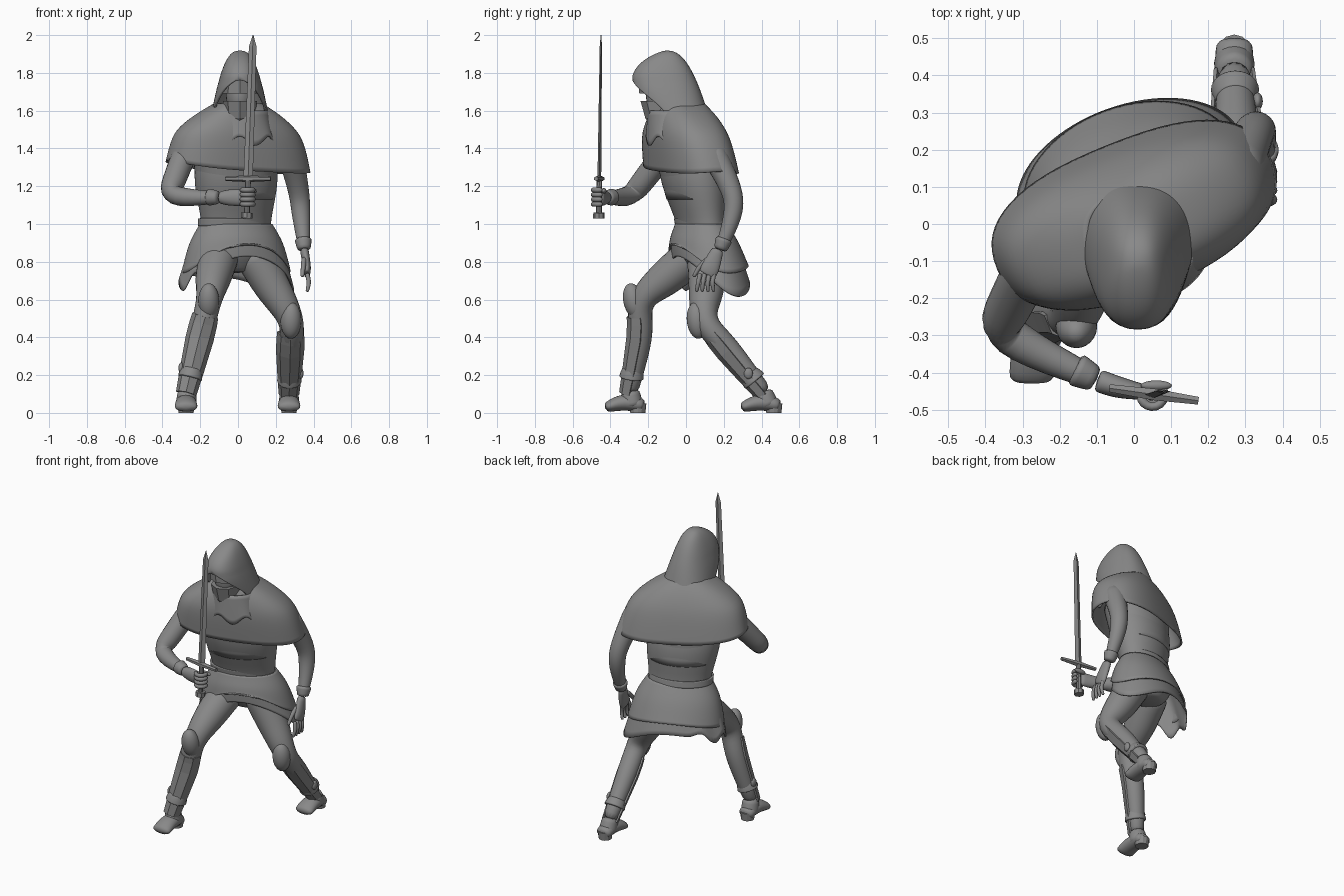
import bpy, bmesh
from math import sin, cos, pi, tau, radians, copysign
from mathutils import Vector

if "Cube" in bpy.data.objects:
    bpy.data.objects.remove(bpy.data.objects["Cube"])

SIDEWAYS, DEPTHWAYS, UPWARD = Vector((1, 0, 0)), Vector((0, 1, 0)), Vector((0, 0, 1))

grey = bpy.data.materials.new("plain_grey")
grey.use_nodes = True
grey.diffuse_color = (0.25, 0.25, 0.25, 1)
grey.node_tree.nodes["Principled BSDF"].inputs["Base Color"].default_value = grey.diffuse_color


def finish(name, bm, smooth=True, thickness=0):
    """Turn a bmesh into a grey object, subdivided when it is smooth."""
    bmesh.ops.remove_doubles(bm, verts=bm.verts, dist=.0001)
    bmesh.ops.recalc_face_normals(bm, faces=bm.faces)
    mesh = bpy.data.meshes.new(name)
    bm.to_mesh(mesh)
    bm.free()
    part = bpy.data.objects.new(name, mesh)
    bpy.context.collection.objects.link(part)
    mesh.materials.append(grey)
    if smooth:
        mesh.shade_smooth()
        part.modifiers.new("Subdivision", "SUBSURF").levels = 1
    if thickness:
        shell = part.modifiers.new("Solidify", "SOLIDIFY")
        shell.thickness, shell.offset = thickness, -1
    return part


def skin(name, rings, closed=True, capped=True, **options):
    """Bridge a list of point rings into a surface."""
    bm = bmesh.new()
    loops = [[bm.verts.new(point) for point in ring] for ring in rings]
    count = len(loops[0])
    for upper, lower in zip(loops, loops[1:]):
        for i in range(count if closed else count - 1):
            j = (i + 1) % count
            bm.faces.new((upper[i], upper[j], lower[j], lower[i]))
    if closed and capped:
        bm.faces.new(loops[0])
        bm.faces.new(loops[-1])
    return finish(name, bm, **options)


def flow(rows, steps):
    """Run a smooth curve through the rows."""
    rows = [Vector(row) for row in rows]
    result = []
    for i in range(len(rows) - 1):
        start, end = rows[i], rows[i + 1]
        before, after = rows[max(i - 1, 0)], rows[min(i + 2, len(rows) - 1)]
        for k in range(steps):
            t = k / steps
            bend = (end - before) * (t * (1 - t) ** 2) - (after - start) * (t * t * (1 - t))
            result.append(start.lerp(end, t * t * (3 - 2 * t)) + bend / 2)
    return result + [rows[-1]]


def spine(z):
    """Depth of the forward-leaning body axis."""
    return .25 - .17 * z


def squared(value, power):
    """Push a sine or cosine outward for a squarer section."""
    return copysign(abs(value) ** (2 / power), value)


def loft(name, rows, yaw=0, forward=0, shift=0, sides=32, steps=3, power=2, hem=None, capped=False, **options):
    """Stack ellipses (height, half width, half depth) along the leaning spine."""
    levels = flow(rows, steps)
    turn, rings = radians(yaw), []
    for k, (z, wide, deep) in enumerate(levels):
        ring = []
        for i in range(sides):
            a = tau * i / sides - pi / 2
            u, v = wide * squared(cos(a), power), deep * squared(sin(a), power)
            drop = hem(a) * (k / (len(levels) - 1)) ** 2 if hem else 0
            ring.append((shift + u * cos(turn) - v * sin(turn),
                         spine(z) - forward + u * sin(turn) + v * cos(turn), z + drop))
        rings.append(ring)
    return skin(name, rings, capped=capped, **options)


def tube(name, rows, across=SIDEWAYS, sides=12, steps=3, half=False, **options):
    """Sweep ellipses (place, radius, other radius) along a path; half makes a front plate."""
    path = flow([(*row, row[-1]) if len(row) == 4 else row for row in rows], steps)
    centres = [Vector(row[:3]) for row in path]
    rings = []
    for i, row in enumerate(path):
        along = (centres[min(i + 1, len(path) - 1)] - centres[max(i - 1, 0)]).normalized()
        u = (across - along * across.dot(along)).normalized()
        v = along.cross(u)
        angles = [pi * k / (sides - 1) if half else tau * k / sides for k in range(sides)]
        rings.append([centres[i] + u * row[3] * cos(a) + v * row[4] * sin(a) for a in angles])
    return skin(name, rings, closed=not half, **options)


def ball(name, place, radii, tilt=0):
    bm = bmesh.new()
    bmesh.ops.create_uvsphere(bm, u_segments=12, v_segments=8, radius=1)
    part = finish(name, bm)
    part.location, part.scale, part.rotation_euler.x = place, radii, tilt


# Torso, breast layer and belt
loft("torso", [(1.5, .2, .12), (1.25, .23, .17), (1, .19, .12), (.85, .19, .13), (.74, .08, .08)],
     yaw=20, shift=-.01, capped=True)
loft("breast_layer", [(1.4, .24, .18), (1.13, .21, .155)], yaw=20, shift=-.01, thickness=.01)
loft("belt", [(1.03, .2, .13), (.99, .2, .13)], yaw=20, shift=-.02, thickness=.01)


# Cloth layers, each with its own hem rule
def cape_hem(a):
    return -.03 * cos(a) - .03 * abs(sin(a))


def ragged_hem(a):
    return .03 * cos(7 * (a + pi / 2))


def skirt_hem(a):
    return sin(a) ** 2 * (.16 if sin(a) < 0 else .05) - .03


def tattered_hem(a):
    tatter = .04 * sin(9 * a) if cos(a) < -.5 else 0
    return skirt_hem(a) + tatter - .06 * max(0, cos(a - .4)) ** 4


loft("shoulder_cape", [(1.64, .12, .12), (1.57, .24, .16), (1.47, .35, .19), (1.31, .4, .2)],
     yaw=22, power=2.5, hem=cape_hem, thickness=.01)
loft("ragged_scarf", [(1.6, .15, .13), (1.44, .2, .17)], forward=.05, shift=.01, sides=42, hem=ragged_hem,
     thickness=.01)
loft("skirt", [(1, .19, .12), (.9, .25, .16), (.7, .32, .19)], yaw=20, shift=-.01, sides=40, hem=tattered_hem,
     thickness=.01)
loft("skirt_overlay", [(1, .2, .13), (.9, .26, .17), (.77, .3, .2)], yaw=20, shift=-.01, hem=skirt_hem,
     thickness=.01)

# Head with a faceted mask below and a brow plate above the eye slit
ball("head", (.01, -.12, 1.69), (.08, .1, .13))
loft("face_mask", [(1.65, .09, .11), (1.56, .08, .1), (1.48, .02, .06)], forward=.1, shift=.01, sides=8, steps=1,
     capped=True, smooth=False)
loft("brow_plate", [(1.77, .08, .1), (1.69, .09, .11)], forward=.1, shift=.01, sides=8, steps=1, capped=True,
     smooth=False)

# Hood: the tip juts forward and the face opening widens downward
hood_rings = []
for k in range(17):
    t = (k / 16) ** 1.5
    front = -.1 - .19 * sin(3 * t ** .7)
    back = -.1 + .24 * t ** .45
    gap = 1.2 * min(1, 3 * max(0, t - .38)) ** .5
    sweep = [gap + (tau - 2 * gap) * i / 30 - pi / 2 for i in range(31)]
    hood_rings.append([(.01 + .165 * t ** .4 * squared(cos(a), 2.3),
                        (front + back) / 2 + (back - front) / 2 * squared(sin(a), 2.3), 1.92 - .42 * t)
                       for a in sweep])
skin("hood", hood_rings, closed=False, thickness=.01)


# Legs: each is built from its hip, thigh, knee and ankle
def build_leg(side, hip, thigh, knee, ankle, calf_sag, outward, knee_tilt):
    hip, thigh, knee, ankle = map(Vector, (hip, thigh, knee, ankle))
    calf = knee.lerp(ankle, .4) + DEPTHWAYS * calf_sag
    shin = knee.lerp(ankle, .15)
    band = knee.lerp(ankle, .72)
    tube(side + "_leg", [(*hip, .11), (*thigh, .1), (*knee, .07), (*calf, .065), (*ankle, .045)])
    ball(side + "_knee_cup", knee - DEPTHWAYS * .04, (.06, .06, .1), knee_tilt)
    tube(side + "_greave", [(*shin, .07), (*calf, .075), (*ankle, .055)], sides=5, steps=2, half=True,
         smooth=False, thickness=.01)
    tube(side + "_ankle_band", [(*band.lerp(ankle, t), .055 + .015 * sin(pi * t)) for t in (0, .2, .4)])
    ball(side + "_band_buckle", band + SIDEWAYS * outward, (.015, .025, .03))

    # Boot from heel to toe, with a heel block and an ankle cuff
    sole = []
    for k in range(7):
        t = k / 6
        arch = sin(pi * t)
        sole.append((ankle.x, ankle.y + .08 - .21 * t, .035 - .01 * t + .025 * arch,
                     .05 + .015 * t, .035 - .01 * t + .015 * arch))
    tube(side + "_boot", sole, steps=1)
    heel = ankle + DEPTHWAYS * .045
    tube(side + "_boot_heel", [(heel.x, heel.y, .05, .045), (heel.x, heel.y, 0, .04)], steps=1, smooth=False)
    tube(side + "_boot_cuff", [(*ankle.lerp(band, .15), .05), (ankle.x, ankle.y + .02, .03, .06)])


build_leg("right", (-.09, .07, .86), (-.13, -.1, .72), (-.155, -.235, .59), (-.275, -.3, .1), .02, -.06, .25)
build_leg("left", (.07, .11, .86), (.18, .11, .67), (.28, .1, .49), (.27, .42, .1), 0, .06, .1)

# Arms from shoulder to wrist, each with a flared glove cuff
arms = {
    "right": (DEPTHWAYS, [(-.26, -.08, 1.42, .07), (-.33, -.21, 1.25, .065), (-.34, -.3, 1.15, .058),
                          (-.1, -.42, 1.14, .032)]),
    "left": (SIDEWAYS, [(.27, .13, 1.4, .075), (.32, .24, 1.18, .058), (.335, .245, 1.04, .05),
                        (.35, .18, .86, .03)]),
}
for side, (across, rows) in arms.items():
    tube(side + "_arm", rows, across)
    wrist, forearm = Vector(rows[-1]), Vector(rows[-2])
    flare = wrist + (forearm - wrist).normalized() * .07
    tube(side + "_glove_cuff", [(*flare[:3], .05), (*wrist[:3], .035)], across)

# Left hand hanging open
tube("left_palm", [(.35, .17, .87, .024, .032), (.365, .13, .77, .022, .05), (.365, .11, .73, .015, .045)])
for k in range(4):
    knuckle = Vector((.365, .075 + .025 * k, .74))
    joint = knuckle + Vector((.01, -.01, -.05))
    tip = knuckle + Vector((0, .006 * k - .02, -.1))
    tube("left_finger", [(*knuckle, .013), (*joint, .013), (*tip, .009)], sides=8)
tube("left_thumb", [(.35, .12, .82, .015), (.345, .07, .77, .014), (.34, .04, .72, .01)], sides=8)

# Right hand closed around the grip
grip = Vector((.05, -.46, 1.14))
tube("right_palm", [(-.1, -.42, 1.14, .032), (-.04, -.44, 1.14, .03, .045), (.04, -.455, 1.14, .02, .045)], DEPTHWAYS)
for k in range(4):
    curl = [grip + Vector((cos(a), sin(a), 0)) * .035 + UPWARD * (.025 * k - .035)
            for a in (pi + .75 * i for i in range(6))]
    tube("right_finger", [(*point, .014) for point in curl], UPWARD, sides=8, steps=1)
ball("right_thumb", grip + Vector((.01, .025, .035)), (.045, .015, .015))

# Sword: all pieces line up along one slightly leaning axis
lean = Vector((.03, .01, .86))


def on_sword(height):
    return grip + lean * (height / lean.z)


def sword_piece(name, *sections, sides=8):
    tube(name, [(*on_sword(height), *radii) for height, *radii in sections], sides=sides, steps=1, smooth=False)


sword_piece("sword_grip", (-.1, .015), (.1, .015))
sword_piece("sword_pommel", (-.11, .03), (-.08, .03))
sword_piece("sword_blade", (.09, .025, .01), (.8, .02, .006), (.86, .002), sides=4)
guard = on_sword(.1)
quillon = Vector((.12, -.017, 0))
tube("sword_guard", [(*(guard + quillon * s), .018 - .006 * abs(s)) for s in (-1, 0, 1)], UPWARD,
     sides=6, steps=1, smooth=False)
